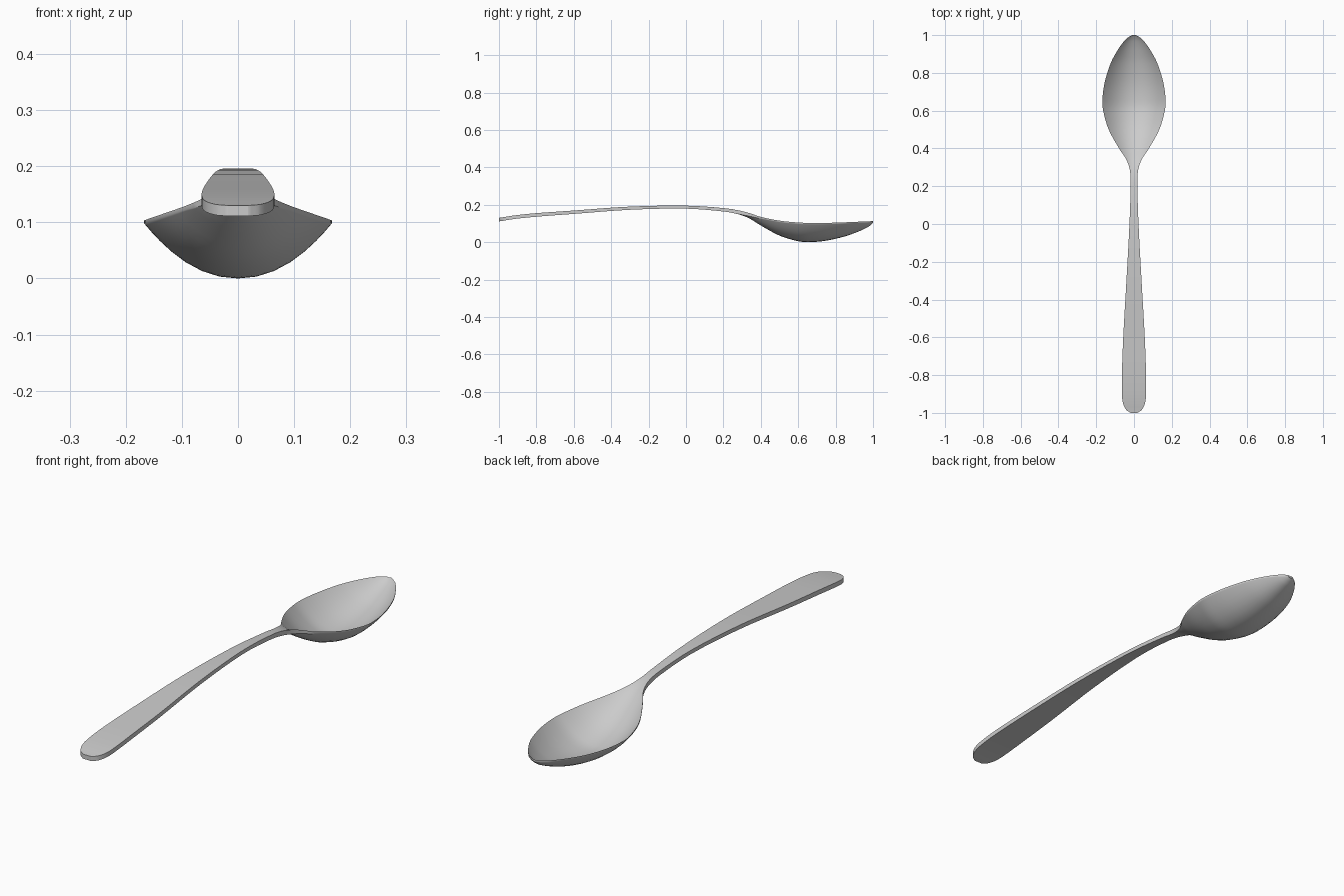
import bpy, bmesh, math

if "Cube" in bpy.data.objects:
    bpy.data.objects.remove(bpy.data.objects["Cube"])

# Stations along the spoon: y, half width, edge height, bowl depth, thickness
STATIONS = [
    (-1.0, .018, .130, 0, .019), (-.985, .040, .132, 0, .019),
    (-.95, .058, .138, 0, .019), (-.9, .064, .145, 0, .019),
    (-.8, .064, .155, 0, .019), (-.6, .057, .169, 0, .018),
    (-.3, .040, .190, 0, .017), (0, .024, .195, 0, .016),
    (.2, .018, .182, 0, .018), (.28, .021, .170, .001, .020),
    (.34, .040, .155, .010, .019), (.4, .079, .135, .030, .016),
    (.5, .134, .115, .067, .013), (.6, .163, .105, .089, .011),
    (.66, .167, .103, .092, .011), (.75, .155, .103, .084, .011),
    (.85, .124, .106, .064, .011), (.92, .087, .109, .042, .011),
    (.97, .051, .111, .021, .011), (.99, .028, .112, .009, .010),
    (1.0, .010, .113, .002, .008),
]
STEPS, COLS = 4, 16


def slope(i, k):
    """Finite-difference slope of column k at station i."""
    a, b = STATIONS[max(i - 1, 0)], STATIONS[min(i + 1, len(STATIONS) - 1)]
    return (b[k] - a[k]) / (b[0] - a[0])


def hermite(i, t, k):
    """Smooth value of column k between stations i and i + 1."""
    p, q = STATIONS[i][k], STATIONS[i + 1][k]
    h = STATIONS[i + 1][0] - STATIONS[i][0]
    return ((2*t**3 - 3*t**2 + 1) * p + (t**3 - 2*t**2 + t) * h * slope(i, k)
            + (3*t**2 - 2*t**3) * q + (t**3 - t**2) * h * slope(i + 1, k))


rows = []
for i in range(len(STATIONS) - 1):
    for s in range(STEPS):
        t = s / STEPS
        y = STATIONS[i][0] + t * (STATIONS[i + 1][0] - STATIONS[i][0])
        rows.append([y] + [hermite(i, t, k) for k in range(1, 5)])
rows.append(list(STATIONS[-1]))

# Loft closed cross-sections: upper skin left to right, lower skin back
bm = bmesh.new()
rings = []
for y, w, z, depth, thick in rows:
    upper, lower = [], []
    bowl = min(1, depth / .04)
    for c in range(COLS + 1):
        u = math.sin((c / COLS - .5) * math.pi)
        top = z - depth * (1 - abs(u) ** 2.1)
        t = thick * (1 - .55 * bowl * u * u)   # the bowl thins toward its rim
        upper.append(bm.verts.new((u * w, y, top)))
        lower.append(bm.verts.new((u * w, y, max(top - t, 0))))
    rings.append(upper + lower[::-1])
n = len(rings[0])
for a, b in zip(rings, rings[1:]):
    for j in range(n):
        k = (j + 1) % n
        bm.faces.new((a[j], a[k], b[k], b[j]))
# Close the two ends with strips
for ring in (rings[0], rings[-1]):
    for j in range(COLS):
        bm.faces.new((ring[j], ring[j + 1], ring[n - 2 - j], ring[n - 1 - j]))
bmesh.ops.recalc_face_normals(bm, faces=bm.faces)

mesh = bpy.data.meshes.new("spoon")
bm.to_mesh(mesh)
bm.free()
spoon = bpy.data.objects.new("spoon", mesh)
bpy.context.collection.objects.link(spoon)

# Plain steel
steel = bpy.data.materials.new("steel_grey")
steel.diffuse_color = (.6, .6, .6, 1)
steel.use_nodes = True
steel.node_tree.nodes["Principled BSDF"].inputs["Base Color"].default_value = steel.diffuse_color
mesh.materials.append(steel)

bpy.context.view_layer.objects.active = spoon
spoon.select_set(True)
bpy.ops.object.shade_smooth_by_angle(angle=math.radians(40))
